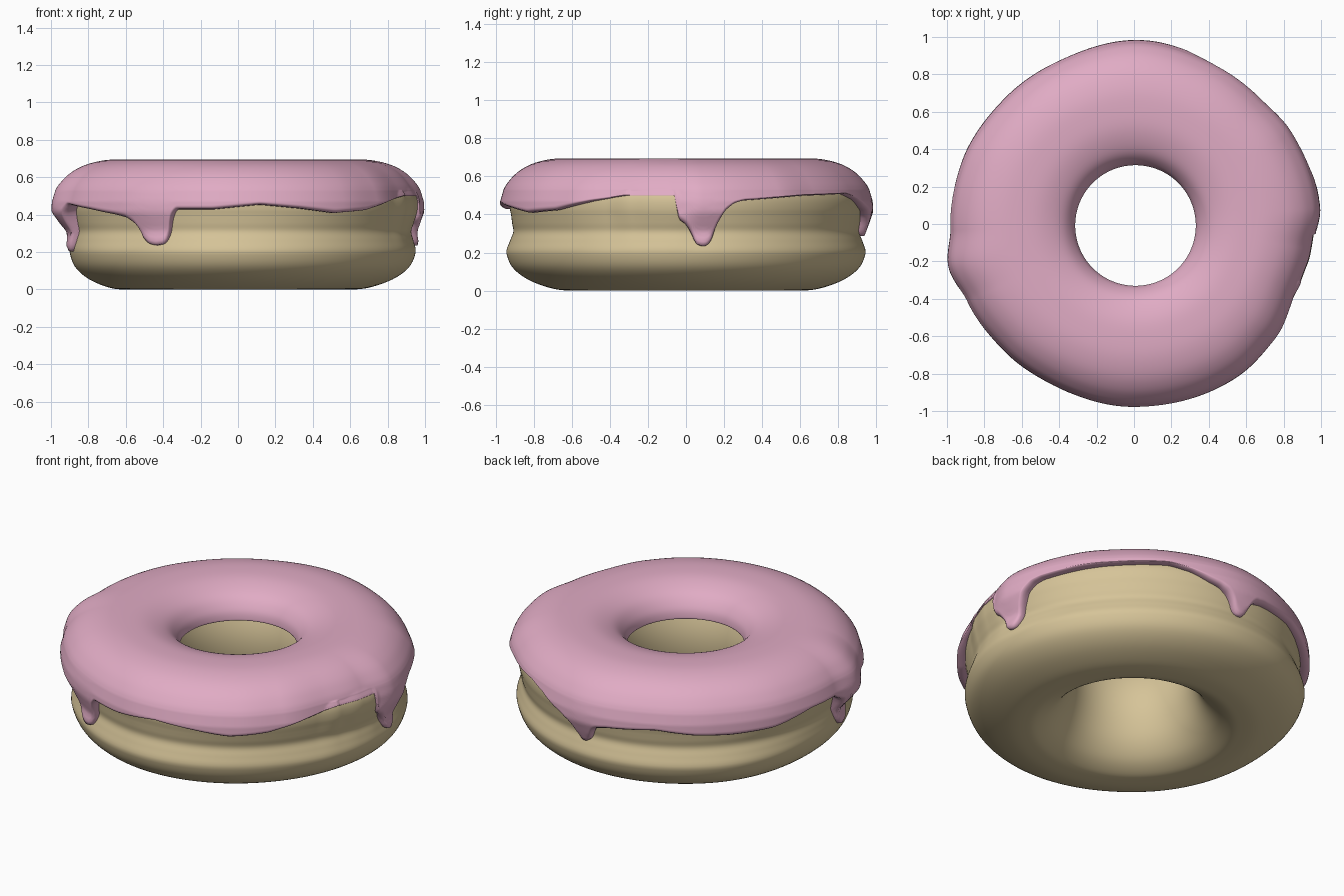
import bpy, bmesh, math

if "Cube" in bpy.data.objects:
    bpy.data.objects.remove(bpy.data.objects["Cube"])

SEG = 600
MID = 0.62      # radius of the ring's middle line
REF = 0.975     # outer radius of the unscaled profiles


def material(name, rgb):
    m = bpy.data.materials.new(name)
    m.diffuse_color = (*rgb, 1)
    m.use_nodes = True
    m.node_tree.nodes["Principled BSDF"].inputs["Base Color"].default_value = m.diffuse_color
    return m


def lookup(table, x, period=None, smooth=True):
    """Interpolate (x, value) pairs, optionally around a circle."""
    pts = list(table)
    if period:
        x %= period
        pts = [(pts[-1][0] - period, pts[-1][1])] + pts + [(pts[0][0] + period, pts[0][1])]
    for (a, va), (b, vb) in zip(pts, pts[1:]):
        if a <= x <= b:
            t = (x - a) / (b - a)
            if period and smooth:
                t = t * t * (3 - 2 * t)
            return va + (vb - va) * t
    return pts[-1][1]


def spline(pts, n, closed):
    """Catmull-Rom curve through 2D points."""
    out, c = [], len(pts)
    get = (lambda i: pts[i % c]) if closed else (lambda i: pts[min(max(i, 0), c - 1)])
    for i in range(c if closed else c - 1):
        p0, p1, p2, p3 = (get(i + k) for k in (-1, 0, 1, 2))
        for s in range(n):
            t = s / n
            out.append(tuple(0.5 * (2 * b + (d - a) * t + (2 * a - 5 * b + 4 * d - e) * t * t
                                    + (3 * b - a - 3 * d + e) * t ** 3)
                             for a, b, d, e in zip(p0, p1, p2, p3)))
    if not closed:
        out.append(pts[-1])
    return out


def widen(r, outer):
    """Stretch the outer half of a profile to reach the wanted outer radius."""
    return r if r < MID else MID + (r - MID) * (outer - MID) / (REF - MID)


def sweep(name, section, closed, mat):
    """Join one cross-section per angle into a ring; the hole sits slightly off centre."""
    bm = bmesh.new()
    rings = []
    for i in range(SEG):
        deg = 360 * i / SEG
        a = math.radians(deg)
        ring = []
        for r, z in section(deg):
            w = min(1, max(0, (MID - r) / .25))
            ring.append(bm.verts.new((r * math.cos(a) + .008 * w, r * math.sin(a) - .008 * w, z)))
        rings.append(ring)
    m = len(rings[0])
    for i in range(SEG):
        p, q = rings[i], rings[(i + 1) % SEG]
        for j in range(m if closed else m - 1):
            k = (j + 1) % m
            bm.faces.new((p[j], q[j], q[k], p[k]))
    bmesh.ops.recalc_face_normals(bm, faces=bm.faces)
    for f in bm.faces:
        f.smooth = True
    me = bpy.data.meshes.new(name)
    bm.to_mesh(me)
    bm.free()
    me.materials.append(mat)
    ob = bpy.data.objects.new(name, me)
    bpy.context.collection.objects.link(ob)
    return ob


# Outer radius by angle (degrees, counter-clockwise from +x)
icing_radius = [(5, 1.0), (30, .985), (45, .965), (65, .968), (88, .985), (115, .962), (135, .965),
                (160, .98), (182, .985), (193, 1.02), (205, .985), (225, .972), (243, .965),
                (270, .98), (305, .988), (320, .975), (338, .945), (352, .955)]
dough_radius = [(5, .985), (45, .965), (90, .975), (135, .965), (180, .965), (225, .95),
                (270, .97), (305, .975), (333, .97), (342, .99), (351, 1.005), (357, 1.01)]
bulge_radius = [(0, .95), (45, .93), (90, .945), (135, .94), (180, .90), (225, .92),
                (270, .945), (315, .93)]

# Height of the icing's outer edge by angle, with four drips
edge_height = [(0, .35), (1.8, .30), (3, .25), (4.8, .235), (6.6, .237), (8.3, .27), (9.6, .34),
               (12, .42), (15, .46), (18, .475), (40, .50), (62, .51), (70, .48), (76, .44),
               (80, .42), (83, .39), (85, .35), (86, .31), (87.5, .288), (89.5, .288), (91, .31),
               (92, .36), (94, .395), (98, .41), (115, .43), (128, .405), (140, .395),
               (155, .40), (170, .45), (182, .45), (187, .40), (189, .30), (190.5, .23),
               (192, .205), (194, .205), (195.5, .23), (197, .31), (199, .41), (202, .455),
               (215, .43), (227, .40), (231, .385), (234, .35), (236.5, .28), (239.5, .245),
               (242, .237), (245, .245), (246.5, .28), (247.5, .38), (249.5, .43), (262, .43),
               (277, .455), (290, .435), (302, .41), (315, .425), (328, .47), (341, .50),
               (356.7, .50), (357.3, .38)]

# Dough: closed cross-section with a waist around the outside
dough_curve = spline([(.60, .0), (.69, .01), (.80, .055), (.875, .12), (.905, .20), (.90, .26),
                      (.893, .31), (.91, .36), (.93, .43), (.92, .51), (.85, .60), (.74, .65),
                      (.60, .66), (.47, .635), (.385, .56), (.35, .48), (.335, .38), (.345, .27),
                      (.385, .15), (.45, .06), (.53, .01)], 5, True)


def dough_section(deg):
    upper = lookup(dough_radius, deg, 360)
    low = MID + (lookup(bulge_radius, deg, 360) - MID) * (REF - MID) / (.905 - MID)
    out = []
    for r, z in dough_curve:
        b = min(1, max(0, (z - .2) / .2))      # lower bulge blends into the upper one
        out.append((widen(r, low + (upper - low) * b), z))
    return out


# Icing: shell over the top, from the hole wall to the dripping outer edge
icing_top = spline([(.36, .52), (.328, .515), (.323, .53), (.335, .575), (.375, .628), (.43, .662),
                    (.51, .687), (.60, .695), (.71, .691), (.81, .665), (.885, .62),
                    (.935, .565), (.955, .53)], 4, False)
icing_side = [(.20, .93), (.28, .945), (.34, .962), (.41, .975), (.47, .972), (.53, .955)]


def dough_outer(section, z):
    """Outer radius of the dough at a height."""
    side = [p for p in section if p[0] > .8 and .15 < p[1] < .60]
    return lookup([(p[1], p[0]) for p in side], max(z, side[0][1]))


def icing_section(deg):
    outer = lookup(icing_radius, deg, 360)
    gap = 341 < deg < 356.6                            # dough shows up to a level line
    edge = sum(lookup(edge_height, deg + d, 360, False) for d in (-.5, 0, .5)) / 3
    edge = .50 if gap else edge
    dough = dough_section(deg)
    pts = [(widen(r, outer), z) for r, z in icing_top]
    pts = [(max(r, dough_outer(dough, z) + .006) if r > .8 and z < .59 else r, z) for r, z in pts]
    n = 14
    for k in range(1, n + 1):
        z = .53 + (edge - .53) * k / n
        r = widen(lookup(icing_side, z), outer)
        skin = dough_outer(dough, z)
        low = min(1, max(0, (.42 - z) / .12))          # drips cling to the dough
        r = max(skin + (.005 if gap else .012), r + (skin + .038 - r) * low)
        if not gap:
            r -= .016 if k == n else .004 if k == n - 1 else 0
        pts.append((r, z))
    pts += [(pts[-1][0] - .02, edge - .002), (pts[-1][0] - .07, edge + .01)]
    return pts


sweep("dough", dough_section, True, material("golden dough", (.67, .55, .315)))
sweep("icing", icing_section, False, material("pink icing", (.75, .41, .555)))
